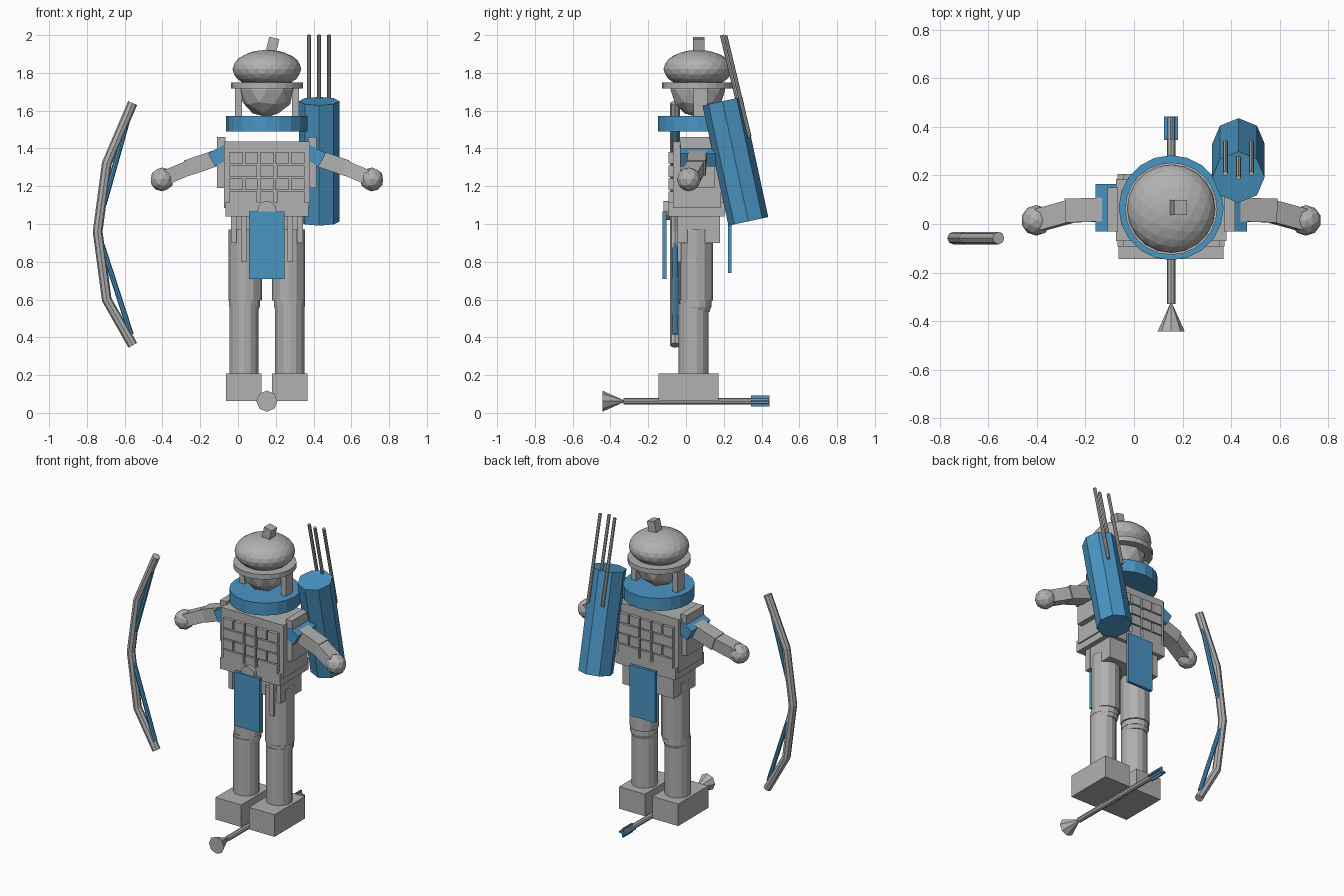
import bpy, bmesh, math
from mathutils import Vector, Matrix

if "Cube" in bpy.data.objects:
    bpy.data.objects.remove(bpy.data.objects["Cube"])

CX = 0.153  # centre line of the figure


def material(name, rgb):
    m = bpy.data.materials.new(name)
    m.diffuse_color = (*rgb, 1)
    m.use_nodes = True
    m.node_tree.nodes["Principled BSDF"].inputs["Base Color"].default_value = m.diffuse_color
    return m


GREY = material("stone grey", (0.44, 0.44, 0.44))
BLUE = material("cloth blue", (0.068, 0.30, 0.55))


def finish(bm, name, mat):
    bmesh.ops.recalc_face_normals(bm, faces=bm.faces)
    me = bpy.data.meshes.new(name)
    bm.to_mesh(me)
    bm.free()
    me.materials.append(mat)
    ob = bpy.data.objects.new(name, me)
    bpy.context.collection.objects.link(ob)
    return ob


def add_box(bm, x0, x1, y0, y1, z0, z1):
    m = Matrix.Translation(((x0 + x1) / 2, (y0 + y1) / 2, (z0 + z1) / 2))
    bmesh.ops.create_cube(bm, size=1, matrix=m @ Matrix.Diagonal((x1 - x0, y1 - y0, z1 - z0, 1)))


def box(name, mat, *b):
    bm = bmesh.new()
    add_box(bm, *b)
    return finish(bm, name, mat)


def frame(a, b):
    # placement with local z running from a to b
    a, b = Vector(a), Vector(b)
    z = (b - a).normalized()
    ref = Vector((0, 1, 0)) if abs(z.y) < 0.9 else Vector((0, 0, 1))
    x = ref.cross(z).normalized()
    rot = Matrix((x, z.cross(x), z)).transposed().to_4x4()
    return Matrix.Translation((a + b) / 2) @ rot, (b - a).length


def beam(name, mat, a, b, wide_y, high):
    m, length = frame(a, b)
    bm = bmesh.new()
    bmesh.ops.create_cube(bm, size=1, matrix=m @ Matrix.Diagonal((high, wide_y, length, 1)))
    return finish(bm, name, mat)


def rod(name, mat, a, b, r, n=8, r2=None, turn=0):
    m, length = frame(a, b)
    bm = bmesh.new()
    bmesh.ops.create_cone(bm, cap_ends=True, segments=n, radius1=r, radius2=r if r2 is None else r2,
                          depth=length, matrix=m @ Matrix.Rotation(turn, 4, 'Z'))
    return finish(bm, name, mat)


def ball(name, mat, c, rx, ry, rz, sub=2):
    bm = bmesh.new()
    bmesh.ops.create_icosphere(bm, subdivisions=sub, radius=1,
                               matrix=Matrix.Translation(c) @ Matrix.Diagonal((rx, ry, rz, 1)))
    return finish(bm, name, mat)


def mirrored(ob):
    # repeat a part on the other side of the figure
    bm = bmesh.new()
    bm.from_mesh(ob.data)
    bm.transform(Matrix.Translation((2 * CX, 0, 0)) @ Matrix.Diagonal((-1, 1, 1, 1)))
    finish(bm, ob.name + "_mirrored", ob.data.materials[0])


# head, helmet and collar
ball("head", GREY, (CX, 0.063, 1.71), 0.145, 0.145, 0.145)
ball("helmet", GREY, (CX, 0.063, 1.82), 0.182, 0.182, 0.102, 3)
rod("helmet_brim", GREY, (CX, 0.063, 1.717), (CX, 0.063, 1.75), 0.19, 24)
beam("helmet_crest", GREY, (0.165, 0.068, 1.87), (0.192, 0.068, 1.985), 0.06, 0.055)
rod("collar", BLUE, (CX, 0.067, 1.49), (CX, 0.067, 1.572), 0.216, 20)
mirrored(box("ear_guard", GREY, -0.017, 0.02, 0.04, 0.113, 1.57, 1.73))

# torso with rows of armour plates on both faces
box("torso", GREY, -0.075, 0.381, -0.07, 0.185, 1.085, 1.437)
bm = bmesh.new()
small = [(-0.199 + 0.0818 * i, -0.199 + 0.0818 * i + 0.071) for i in range(5)]
wide = [(-0.199, -0.053), (-0.036, 0.036), (0.053, 0.199)]
for row in range(4):
    z1 = 1.38 - row * 0.069
    for a, b in (wide if row % 2 else small):
        add_box(bm, CX + a, CX + b, -0.092, -0.065, z1 - 0.061, z1)
        add_box(bm, CX + a, CX + b, 0.18, 0.205, z1 - 0.061, z1)
finish(bm, "armour_plates", GREY)

# belt, hips and hanging cloths
box("belt", GREY, -0.067, 0.373, -0.092, 0.205, 1.04, 1.115)
rod("buckle", GREY, (CX, -0.118, 1.072), (CX, -0.085, 1.072), 0.05, 12)
box("hips", GREY, -0.035, 0.341, 0.0, 0.18, 0.90, 1.05)
box("front_cloth", BLUE, 0.058, 0.245, -0.125, -0.103, 0.71, 1.067)
box("back_cloth", BLUE, 0.058, 0.245, 0.222, 0.242, 0.74, 1.075)
mirrored(box("hip_strap", GREY, -0.037, -0.007, -0.045, 0.0, 0.90, 1.05))
mirrored(box("inner_hip_strap", GREY, 0.015, 0.045, -0.045, 0.0, 0.80, 1.05))

# legs and boots
mirrored(box("boot", GREY, -0.063, 0.125, -0.145, 0.172, 0.062, 0.208))
mirrored(rod("shin", GREY, (0.032, 0.04, 0.2), (0.032, 0.04, 0.58), 0.079, 14))
mirrored(rod("knee_band", GREY, (0.034, 0.05, 0.56), (0.034, 0.05, 0.60), 0.084, 14))
mirrored(rod("knee", GREY, (0.034, 0.05, 0.535), (0.034, 0.05, 0.565), 0.074, 14, 0.084))
mirrored(rod("thigh", GREY, (0.039, 0.055, 0.595), (0.039, 0.055, 0.97), 0.088, 12))

# shoulders and arms
mirrored(box("shoulder_plate", GREY, -0.11, -0.065, -0.03, 0.15, 1.19, 1.46))
mirrored(beam("sleeve", BLUE, (-0.05, 0.067, 1.388), (-0.14, 0.067, 1.34), 0.195, 0.078))
mirrored(beam("upper_arm", GREY, (-0.106, 0.06, 1.352), (-0.27, 0.055, 1.296), 0.098, 0.086))
mirrored(beam("forearm", GREY, (-0.25, 0.055, 1.302), (-0.385, 0.018, 1.245), 0.09, 0.078))
mirrored(ball("hand", GREY, (-0.402, 0.015, 1.236), 0.063, 0.063, 0.063))

# quiver with three arrows
rod("quiver", BLUE, (0.43, 0.33, 1.014), (0.43, 0.193, 1.65), 0.108, 8)
for x, dy in ((0.376, 0), (0.43, -0.018), (0.483, 0)):
    rod("quiver_arrow", GREY, (x, 0.337 + dy, 1.46), (x, 0.208 + dy, 2.0), 0.0105, 8)

# bow: a faceted tube swept along a bent path
path = [(-0.558, 1.64), (-0.695, 1.32), (-0.743, 0.96), (-0.695, 0.60), (-0.557, 0.358)]
bm = bmesh.new()
rings = []
for i, (x, z) in enumerate(path):
    p, q = path[max(i - 1, 0)], path[min(i + 1, len(path) - 1)]
    t = Vector((q[0] - p[0], 0, q[1] - p[1])).normalized()
    side = Vector((-t.z, 0, t.x))
    ring = []
    for k in range(8):
        a = math.tau * k / 8
        ring.append(bm.verts.new(Vector((x, -0.058, z)) + 0.026 * (math.cos(a) * side
                                 + math.sin(a) * Vector((0, 1, 0)))))
    rings.append(ring)
for r, s in zip(rings, rings[1:]):
    for k in range(8):
        bm.faces.new((r[k], r[k - 1], s[k - 1], s[k]))
bm.faces.new(rings[0])
bm.faces.new(rings[-1])
finish(bm, "bow", GREY)
rod("upper_bow_wrap", BLUE, (-0.572, -0.058, 1.595), (-0.709, -0.058, 1.105), 0.014, 8)
rod("lower_bow_wrap", BLUE, (-0.73, -0.058, 0.92), (-0.566, -0.058, 0.415), 0.014, 8)

# arrow lying between the boots
rod("ground_arrow_shaft", GREY, (CX, -0.33, 0.062), (CX, 0.44, 0.062), 0.017, 8)
rod("ground_arrow_tip", GREY, (CX, -0.443, 0.062), (CX, -0.318, 0.062), 0.056, 8, 0.0)
box("flat_fletching", BLUE, CX - 0.029, CX + 0.029, 0.345, 0.443, 0.057, 0.067)
box("upright_fletching", BLUE, CX - 0.005, CX + 0.005, 0.345, 0.443, 0.033, 0.091)
